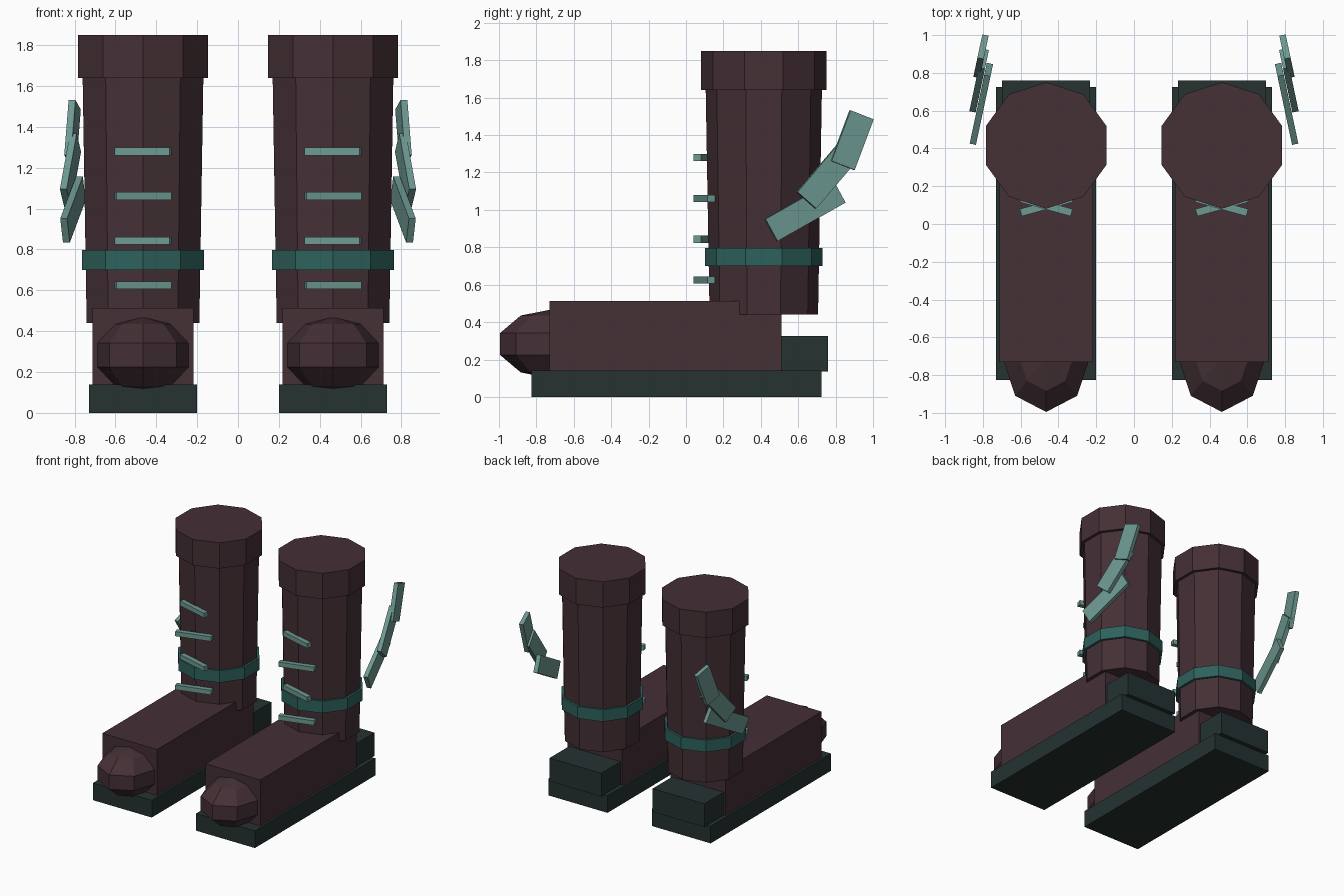
import bpy
import bmesh
from math import radians, pi
from mathutils import Matrix, Vector

if "Cube" in bpy.data.objects:
    bpy.data.objects.remove(bpy.data.objects["Cube"], do_unlink=True)


def material(name, rgb):
    mat = bpy.data.materials.new(name)
    mat.use_nodes = True
    color = (*rgb, 1)
    mat.diffuse_color = color
    bsdf = next(n for n in mat.node_tree.nodes if n.type == "BSDF_PRINCIPLED")
    bsdf.inputs["Base Color"].default_value = color
    return mat


LEATHER = material("dark plum leather", (0.058, 0.029, 0.036))
SOLE = material("dark rubber", (0.018, 0.032, 0.031))
BAND = material("deep teal", (0.027, 0.12, 0.108))
TRIM = material("pale teal", (0.155, 0.318, 0.285))


def finish(name, bm, mat):
    bmesh.ops.recalc_face_normals(bm, faces=bm.faces)
    mesh = bpy.data.meshes.new(name)
    bm.to_mesh(mesh)
    bm.free()
    mesh.materials.append(mat)
    obj = bpy.data.objects.new(name, mesh)
    bpy.context.collection.objects.link(obj)
    return obj


def box(name, mat, center, size, rot=Matrix.Identity(4)):
    bm = bmesh.new()
    m = Matrix.Translation(center) @ rot @ Matrix.Diagonal((*size, 1))
    bmesh.ops.create_cube(bm, size=1, matrix=m)
    return finish(name, bm, mat)


def tube(name, mat, x, z0, z1, r0, r1):
    """Ten-sided solid with a corner facing the front."""
    bm = bmesh.new()
    m = Matrix.Translation((x, 0.416, (z0 + z1) / 2)) @ Matrix.Rotation(pi / 2, 4, "Z")
    bmesh.ops.create_cone(bm, cap_ends=True, segments=10, radius1=r0, radius2=r1,
                          depth=z1 - z0, matrix=m)
    # Turn the ring so that a corner lies exactly on the y axis
    v = max(bm.verts, key=lambda p: p.co.y).co - Vector((x, 0.416, 0))
    turn = Matrix.Rotation(pi / 2 - Vector((v.x, v.y)).angle_signed(Vector((1, 0))), 4, "Z")
    bmesh.ops.rotate(bm, verts=bm.verts, cent=(x, 0.416, 0), matrix=turn)
    return finish(name, bm, mat)


def toe_cap(name, x):
    bm = bmesh.new()
    m = Matrix.Translation((x, -0.703, 0.283)) @ Matrix.Diagonal((0.244, 0.307, 0.188, 1))
    bmesh.ops.create_uvsphere(bm, u_segments=8, v_segments=5, radius=1, matrix=m)
    return finish(name, bm, LEATHER)


# Wing feathers: x, y, z, length, pitch in degrees
FEATHERS = [(0.808, 0.636, 0.995, 0.425, 29),
            (0.82, 0.759, 1.187, 0.36, 49),
            (0.81, 0.888, 1.373, 0.29, 69)]

for side, label in ((1, "left"), (-1, "right")):
    x = side * 0.465

    # Sole, heel and foot
    box(label + "_sole", SOLE, (x, -0.05, 0.07), (0.53, 1.55, 0.14))
    box(label + "_heel", SOLE, (x, 0.56, 0.232), (0.466, 0.4, 0.19))
    box(label + "_foot", LEATHER, (x, -0.11, 0.326), (0.494, 1.24, 0.375))
    toe_cap(label + "_toe_cap", x)

    # Shaft, cuff and ankle band
    tube(label + "_shaft", LEATHER, x, 0.44, 1.66, 0.29, 0.311)
    tube(label + "_cuff", LEATHER, x, 1.64, 1.85, 0.335, 0.335)
    tube(label + "_ankle_band", BAND, x, 0.7, 0.797, 0.314, 0.314)

    # Laces, slanting to alternate sides
    for i in range(4):
        slant = Matrix.Rotation(radians(15.5 if i % 2 == 0 else -15.5), 4, "Z")
        box(f"{label}_lace_{i + 1}", TRIM, (x, 0.0975, 0.625 + i * 0.218),
            (0.28, 0.04, 0.038), slant)

    # Side wing
    for i, (fx, y, z, length, pitch) in enumerate(FEATHERS):
        rot = Matrix.Rotation(side * radians(12), 4, "Z") @ Matrix.Rotation(radians(pitch), 4, "X")
        box(f"{label}_feather_{i + 1}", TRIM, (side * fx, y, z), (0.034, length, 0.135), rot)
